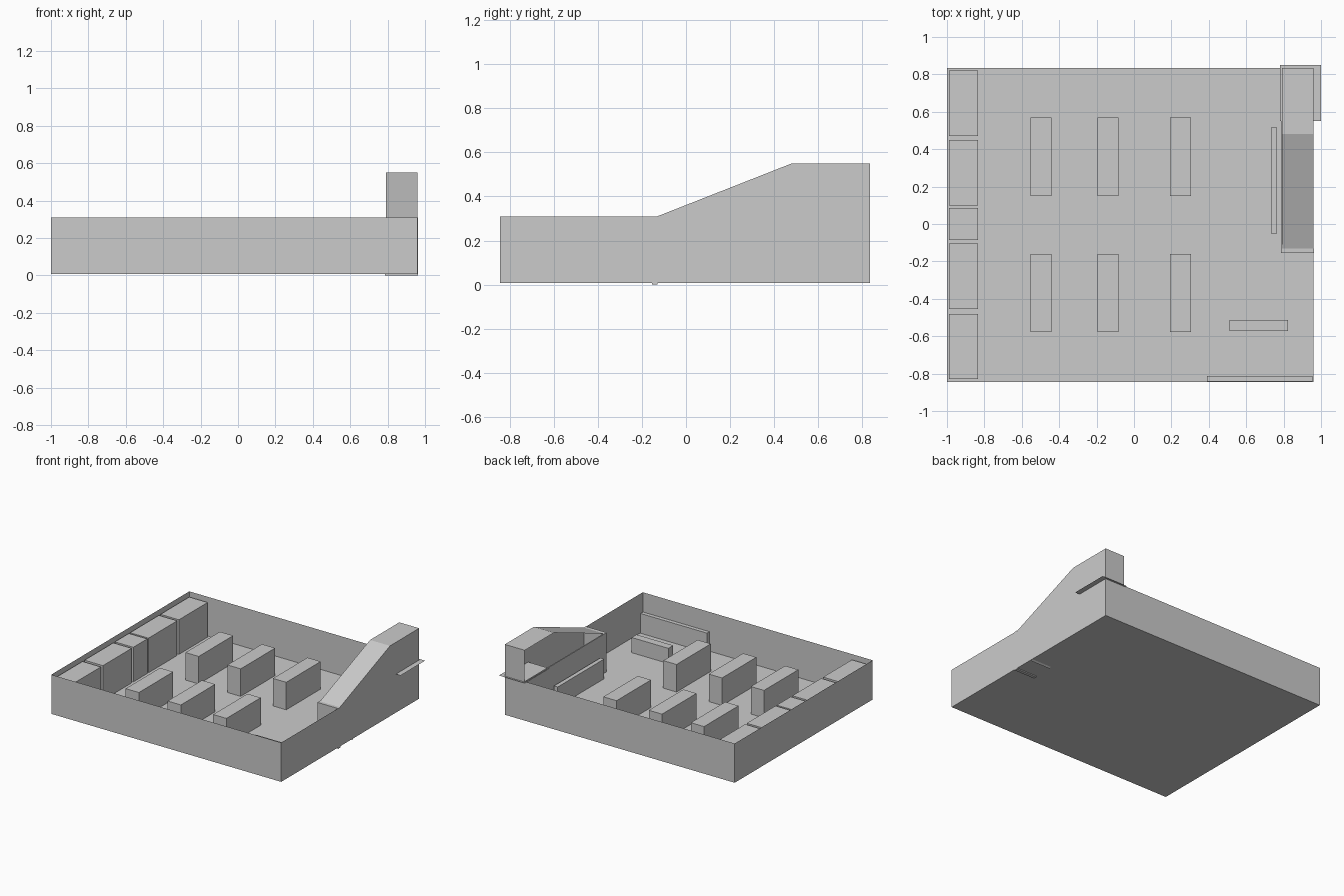
import bpy

if "Cube" in bpy.data.objects:
    bpy.data.objects.remove(bpy.data.objects["Cube"])

X0, X1, Y0, Y1 = -1.0, 0.96, -0.845, 0.835   # room outline
FLOOR, WALL, ROOF = 0.008, 0.31, 0.55         # main levels
SX, SY, FLAT_Y = 0.79, -0.13, 0.48            # stairwell inner side, start, flat roof start


def mesh(name, verts, faces):
    me = bpy.data.meshes.new(name)
    me.from_pydata(verts, [], faces)
    me.update()
    ob = bpy.data.objects.new(name, me)
    bpy.context.collection.objects.link(ob)
    return ob


def panel(name, *pts):
    return mesh(name, pts, [tuple(range(len(pts)))])


def box(name, x, y, z):
    verts = [(a, b, c) for c in z for b in y for a in x]
    return mesh(name, verts, [(0, 2, 3, 1), (4, 5, 7, 6), (0, 1, 5, 4),
                              (2, 6, 7, 3), (0, 4, 6, 2), (1, 3, 7, 5)])


# Floor and single-sheet outer walls
panel("floor", (X0, Y0, FLOOR), (X1, Y0, FLOOR), (X1, Y1, FLOOR), (X0, Y1, FLOOR))
panel("front_wall", (X0, Y0, FLOOR), (X1, Y0, FLOOR), (X1, Y0, WALL), (X0, Y0, WALL))
panel("left_wall", (X0, Y1, FLOOR), (X0, Y0, FLOOR), (X0, Y0, WALL), (X0, Y1, WALL))
panel("back_wall", (X1, Y1, FLOOR), (X0, Y1, FLOOR), (X0, Y1, WALL), (SX, Y1, WALL),
      (SX, Y1, ROOF), (X1, Y1, ROOF))
panel("right_wall", (X1, Y0, FLOOR), (X1, Y1, FLOOR), (X1, Y1, ROOF),
      (X1, FLAT_Y, ROOF), (X1, SY, WALL), (X1, Y0, WALL))

# Stairwell roof, low inner wall, end wall, ramp and landing
panel("stair_roof_slope", (SX, SY, WALL), (X1, SY, WALL), (X1, FLAT_Y, ROOF), (SX, FLAT_Y, ROOF))
panel("stair_roof_flat", (SX, FLAT_Y, ROOF), (X1, FLAT_Y, ROOF), (X1, Y1, ROOF), (SX, Y1, ROOF))
box("stair_inner_wall", (0.785, 0.793), (SY, Y1), (FLOOR, WALL))
box("stair_end_wall", (0.785, 0.963), (-0.155, SY), (0, WALL))
panel("stair_ramp", (SX, 0.02, 0), (X1, 0.02, 0), (X1, 0.55, 0.305), (SX, 0.55, 0.305))
panel("stair_landing", (0.78, 0.55, 0.305), (1, 0.55, 0.305), (1, 0.85, 0.305), (0.78, 0.85, 0.305))

# Tall units along the left wall
for i, y in enumerate([(-0.83, -0.48), (-0.455, -0.105), (-0.085, 0.085),
                       (0.10, 0.45), (0.47, 0.82)]):
    box(f"wall_unit_{i + 1}", (-0.99, -0.833), y, (FLOOR, 0.275))

# Two rows of free-standing shelves
for r, y in enumerate([(-0.578, -0.16), (0.15, 0.57)]):
    for c, x in enumerate([-0.553, -0.195, 0.193]):
        box(f"aisle_shelf_{r + 1}_{c + 1}", (x, x + 0.113), y, (FLOOR, 0.22))

# Low counters and racks
box("stair_side_rack", (0.733, 0.765), (-0.05, 0.515), (FLOOR, 0.16))
box("checkout_counter", (0.51, 0.823), (-0.572, -0.513), (FLOOR, 0.125))
box("front_rack", (0.39, 0.955), (-0.842, -0.812), (FLOOR, 0.16))
